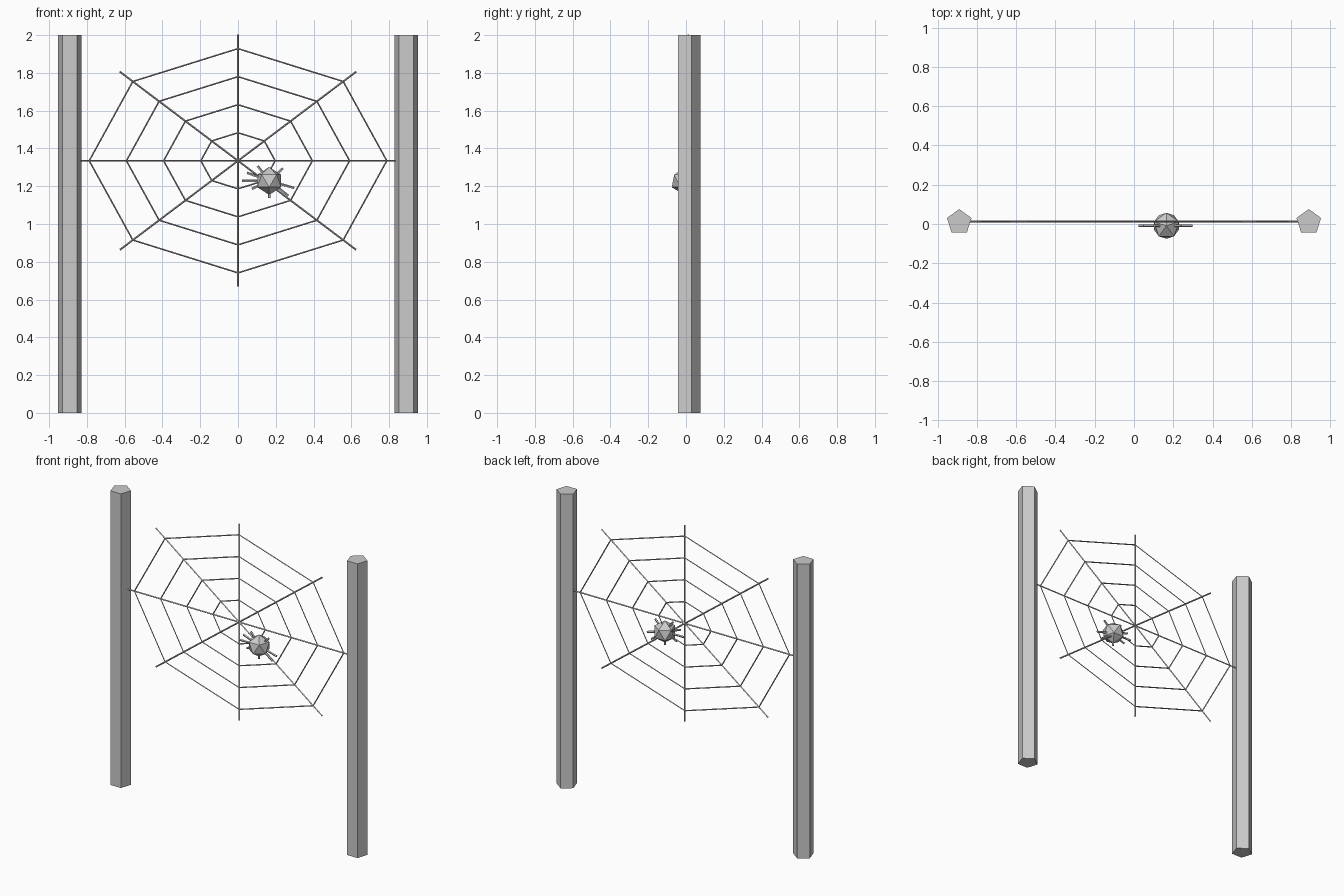
import bpy, math
from mathutils import Vector

cube = bpy.data.objects.get("Cube")
if cube:
    bpy.data.objects.remove(cube, do_unlink=True)

grey = bpy.data.materials.new("light_grey")
grey.use_nodes = True
grey.diffuse_color = (0.6, 0.6, 0.6, 1)
grey.node_tree.nodes["Principled BSDF"].inputs["Base Color"].default_value = (0.6, 0.6, 0.6, 1)


def finish(name):
    obj = bpy.context.object
    obj.name = name
    obj.data.materials.append(grey)
    return obj


def rod(name, start, end, radius, sides):
    """Straight prism between two points."""
    start, end = Vector(start), Vector(end)
    axis = end - start
    bpy.ops.mesh.primitive_cylinder_add(vertices=sides, radius=radius, depth=axis.length,
                                        location=(start + end) / 2)
    obj = finish(name)
    obj.rotation_euler = axis.to_track_quat('Z', 'Y').to_euler()
    return obj


# Pentagonal posts, one corner pointing back
for side, x in (("left", 0.89), ("right", -0.89)):
    bpy.ops.mesh.primitive_cylinder_add(vertices=5, radius=0.066, depth=2, location=(x, 0.01, 1))
    finish(side + "_post")

# Web: eight spokes and four octagonal rings, stretched sideways
WEB = Vector((0, 0.012, 1.335))


def web_point(step, scale):
    a = step * math.pi / 4
    return WEB + Vector((0.885 * math.cos(a), 0, 0.667 * math.sin(a))) * scale


for i in range(8):
    rod(f"web_spoke_{i + 1}", WEB, web_point(i, 1), 0.005, 4)
    for ring in range(1, 5):
        s = ring * 0.2225
        rod(f"web_ring_{ring}_strand_{i + 1}", web_point(i, s), web_point(i + 1, s), 0.004, 4)

# Spider body: icosahedron with a lower corner facing front
BODY = Vector((0.165, -0.009, 1.228))
bpy.ops.mesh.primitive_ico_sphere_add(subdivisions=1, radius=0.074, location=BODY)
finish("spider_body").rotation_euler.z = math.radians(90)

# Spider legs: (angle, reach) fanned out parallel to the web
legs = [(128, 0.1), (160, 0.125), (180, 0.143), (205, 0.1),
        (42, 0.1), (-16, 0.138), (-38, 0.128), (-90, 0.09)]
for i, (angle, reach) in enumerate(legs):
    a = math.radians(angle)
    rod(f"spider_leg_{i + 1}", BODY, BODY + Vector((math.cos(a), 0, math.sin(a))) * reach, 0.007, 5)
